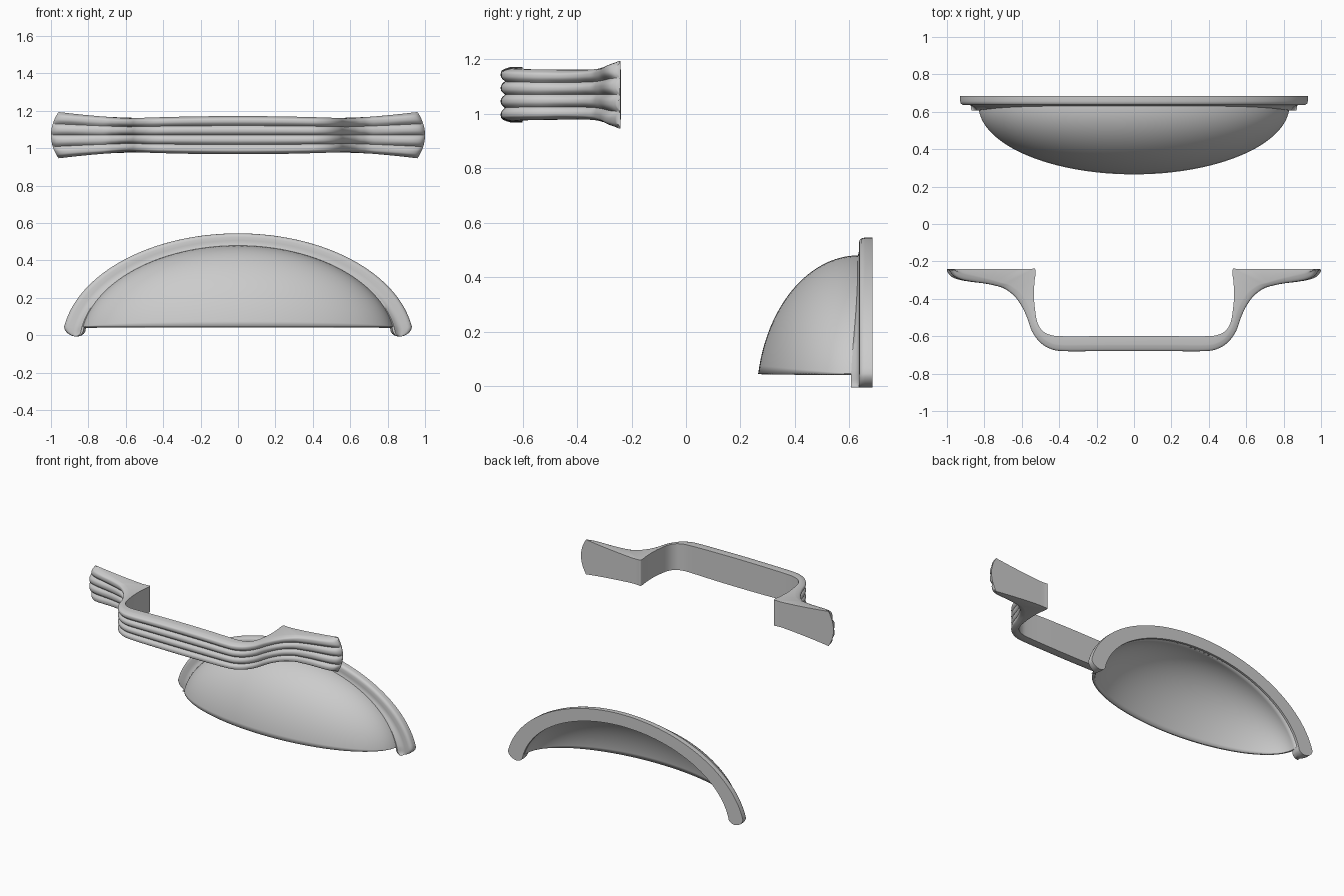
import bpy, bmesh
from math import sin, cos, pi, asin, sqrt
from mathutils import Vector

if "Cube" in bpy.data.objects:
    bpy.data.objects.remove(bpy.data.objects["Cube"])


def finish(name, rings, closed, angle=40):
    """Skin a list of equal-length rings into a smooth object."""
    bm = bmesh.new()
    vs = [[bm.verts.new(p) for p in r] for r in rings]
    n = len(rings[0])
    for a, b in zip(vs, vs[1:]):
        for j in range(n if closed else n - 1):
            k = (j + 1) % n
            bm.faces.new((a[j], a[k], b[k], b[j]))
    if closed:
        bm.faces.new(vs[0])
        bm.faces.new(vs[-1])
    bmesh.ops.remove_doubles(bm, verts=bm.verts, dist=0.0003)
    bmesh.ops.recalc_face_normals(bm, faces=bm.faces)
    me = bpy.data.meshes.new(name)
    bm.to_mesh(me)
    bm.free()
    ob = bpy.data.objects.new(name, me)
    bpy.context.collection.objects.link(ob)
    bpy.ops.object.select_all(action='DESELECT')
    ob.select_set(True)
    bpy.context.view_layer.objects.active = ob
    bpy.ops.object.shade_smooth_by_angle(angle=angle * pi / 180)
    return ob


def smooth(pts, steps):
    """Catmull-Rom interpolation through points."""
    out = []
    for i in range(len(pts) - 1):
        p0, p1 = pts[max(i - 1, 0)], pts[i]
        p2, p3 = pts[i + 1], pts[min(i + 2, len(pts) - 1)]
        for s in range(steps):
            t = s / steps
            out.append(0.5 * (2 * p1 + (p2 - p0) * t + (2 * p0 - 5 * p1 + 4 * p2 - p3) * t * t
                              + (3 * p1 - p0 - 3 * p2 + p3) * t ** 3))
    return out + [pts[-1]]


# Bow handle: paired front / back points (x, y, x, y) of the right half
half = [Vector(p) for p in (
    (0, -.68, 0, -.60), (.2, -.68, .2, -.60), (.37, -.68, .39, -.60), (.44, -.67, .45, -.592),
    (.50, -.635, .49, -.57), (.545, -.575, .517, -.525), (.572, -.50, .53, -.45),
    (.60, -.44, .535, -.38), (.635, -.39, .532, -.31), (.67, -.36, .527, -.27),
    (.70, -.342, .529, -.24), (.74, -.33, .56, -.24), (.80, -.318, .70, -.24),
    (.88, -.308, .85, -.24), (.94, -.297, .93, -.24), (.98, -.28, .98, -.24), (1, -.255, 1, -.24))]
right = smooth(half, 4)
left = [Vector((-p[0], p[1], -p[2], p[3])) for p in reversed(right[1:])]


def half_height(x):
    x = abs(x)
    if x < 0.58:
        return 0.102 - 0.012 * (x / 0.58) ** 2
    return 0.09 + 0.034 * ((x - 0.58) / 0.42) ** 1.2


def place(x, y, v):
    bow = max(0, (abs(x) - 0.6) / 0.4) ** 2
    return (x * (1 - 0.04 * bow * v * v), y, 1.07 + v * half_height(x))


rings = []
for p in left + right:
    f, b = Vector(p[:2]), Vector(p[2:])
    d = b - f
    gap = d.length
    d.normalize()
    ring = []
    for i in range(65):                       # four lobes across the front
        v = sin(pi / 2 * (i / 32 - 1)) * 0.3 + (i / 32 - 1) * 0.7
        cut = 0.017 * (1 - abs(sin(2 * pi * v))) ** 1.3
        cut += 0.02 * max(0, (abs(v) - 0.85) / 0.15) ** 2
        q = f + d * min(cut, gap * 0.7)
        ring.append(place(q.x, q.y, v))
    ring += [place(b.x, b.y, 1 - j / 6) for j in range(13)]
    rings.append(ring)
finish("bow_handle", rings, True, 50)

# Cup shell: part of an ellipsoid, cut level at the bottom and open at the back
A, B, C, ZC, YC, CUT = 0.845, 0.53, 0.376, -0.05, 0.635, 0.095
t0 = asin(CUT / B)
rings = []
for i in range(97):
    t = t0 + (pi - 2 * t0) * (1 - cos(pi * i / 96)) / 2
    pm = asin(min(1, CUT / (B * sin(t))))
    ring = []
    for j in range(25):
        a = pm + (pi / 2 - pm) * j / 24
        ring.append((A * cos(t), YC - C * sin(t) * cos(a), ZC + B * sin(t) * sin(a)))
    x, y, z = ring[-1]
    rings.append(ring + [(x, 0.67, z)])
shell = finish("cup_shell", rings, False)
sol = shell.modifiers.new("thickness", 'SOLIDIFY')
sol.thickness = 0.02
sol.offset = -1

# Cup flange: rounded band following the rim, with round ends
N, r = 80, 0.045
stations = [(t0 * 0.9, cos(k * pi / 16), -r * sin(k * pi / 16)) for k in (7.7, 7, 6, 4.5, 3, 1.5)]
stations += [(t0 * 0.9 + (pi - 1.8 * t0) * i / N, 1, 0) for i in range(N + 1)]
stations += [(pi - t, w, d) for t, w, d in reversed(stations[:6])]
rings = []
for t, w, dz in stations:
    inner = Vector((0.825 * cos(t), 0, ZC + 0.51 * sin(t)))
    outer = Vector((0.942 * cos(t), 0, ZC + 0.595 * sin(t)))
    mid, span = (inner + outer) / 2, (outer - inner) * w
    fil = 0.006 + 0.026 * cos(t) ** 6
    prof = [(0, .685), (0, .65), (.1, .637 - fil), (.2, .636 - fil), (.3, .636 - fil * .5),
            (.42, .636 - fil * .12), (.55, .635), (.78, .635), (.9, .638), (.97, .645),
            (1, .657), (1, .685)]
    rings.append([(mid.x + span.x * (u - .5), y, mid.z + span.z * (u - .5) + dz) for u, y in prof])
finish("cup_flange", rings, True, 50)
